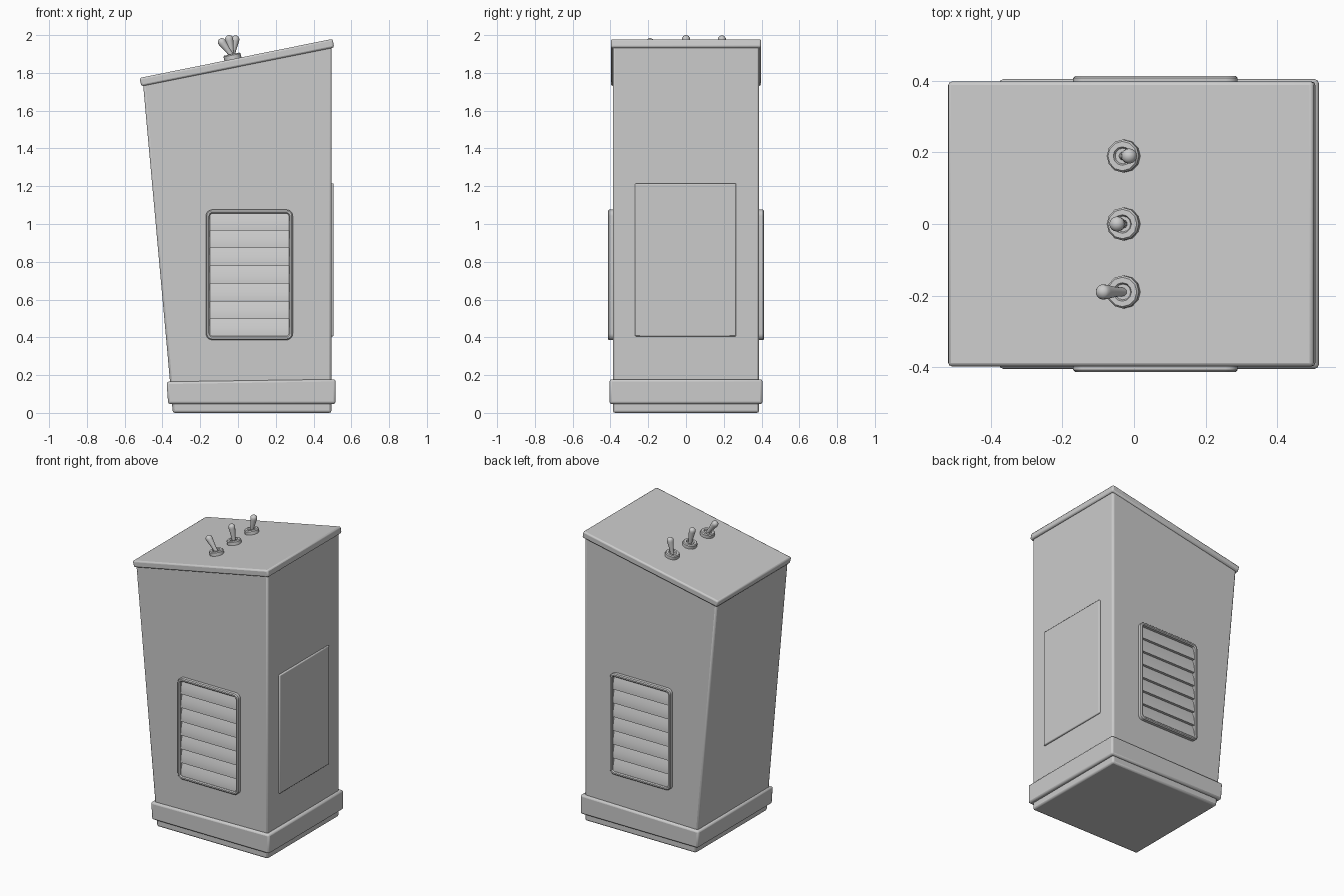
import bpy, bmesh, math
from mathutils import Vector, Matrix

cube = bpy.data.objects.get("Cube")
if cube:
    bpy.data.objects.remove(cube)

grey = bpy.data.materials.new("plain grey")
grey.use_nodes = True
colour = (0.6, 0.6, 0.6, 1)
grey.diffuse_color = colour
grey.node_tree.nodes["Principled BSDF"].inputs["Base Color"].default_value = colour


def finish(name, bm, bevel=0, segments=2, mirror=False):
    bmesh.ops.recalc_face_normals(bm, faces=bm.faces)
    mesh = bpy.data.meshes.new(name)
    bm.to_mesh(mesh)
    bm.free()
    mesh.materials.append(grey)
    obj = bpy.data.objects.new(name, mesh)
    bpy.context.collection.objects.link(obj)
    bpy.ops.object.select_all(action='DESELECT')
    obj.select_set(True)
    bpy.context.view_layer.objects.active = obj
    bpy.ops.object.shade_smooth_by_angle(angle=math.radians(35))
    if bevel:
        mod = obj.modifiers.new("Bevel", 'BEVEL')
        mod.width, mod.segments = bevel, segments
        mod.limit_method, mod.angle_limit = 'ANGLE', math.radians(40)
    if mirror:
        mod = obj.modifiers.new("Mirror", 'MIRROR')
        mod.use_axis = (False, True, False)
    return obj


def prism(name, profile, half_depth, **kw):
    """Extrude an x/z profile symmetrically along y."""
    bm = bmesh.new()
    loops = [[bm.verts.new((x, y, z)) for x, z in profile]
             for y in (-half_depth, half_depth)]
    bm.faces.new(loops[0])
    bm.faces.new(loops[1][::-1])
    n = len(profile)
    for i in range(n):
        j = (i + 1) % n
        bm.faces.new((loops[0][i], loops[0][j], loops[1][j], loops[1][i]))
    return finish(name, bm, **kw)


def rounded_rect(x0, x1, z0, z1, r, steps=5):
    pts = []
    corners = [(x1 - r, z1 - r), (x0 + r, z1 - r), (x0 + r, z0 + r), (x1 - r, z0 + r)]
    for q, (cx, cz) in enumerate(corners):
        for s in range(steps + 1):
            a = math.pi / 2 * (q + s / steps)
            pts.append((cx + r * math.cos(a), cz + r * math.sin(a)))
    return pts


# Tapered cabinet with a sloping top
prism("cabinet_body", [(-0.345, 0), (0.495, 0), (0.495, 1.945), (-0.503, 1.745)],
      0.387, bevel=0.012)

# Plinth band around the foot
prism("base_band", [(-0.37, 0.047), (0.517, 0.047), (0.517, 0.178), (-0.378, 0.165)],
      0.405, bevel=0.012)

# Sloping lid
prism("lid", [(-0.511, 1.729), (0.509, 1.934), (0.501, 1.98), (-0.522, 1.773)],
      0.398, bevel=0.01)

# Access panel on the upright side
bm = bmesh.new()
bmesh.ops.create_cube(bm, size=1, matrix=Matrix.Translation((0.495, -0.002, 0.81))
                      @ Matrix.Diagonal((0.022, 0.536, 0.81, 1)))
finish("access_panel", bm, bevel=0.006)

# Rounded vent frame, front and back
bm = bmesh.new()
rings = []
for inset, y in ((0, 0.38), (0, 0.408), (0.006, 0.414), (0.015, 0.414), (0.021, 0.408), (0.021, 0.38)):
    pts = rounded_rect(-0.17 + inset, 0.29 - inset, 0.386 + inset, 1.076 - inset, 0.034 - inset)
    rings.append([bm.verts.new((x, -y, z)) for x, z in pts])
for a, b in zip(rings, rings[1:]):
    for i in range(len(a)):
        j = (i + 1) % len(a)
        bm.faces.new((a[i], a[j], b[j], b[i]))
finish("vent_frame", bm, mirror=True)

# Curved louvre slats, front and back
bm = bmesh.new()
count, low, high = 7, 0.402, 1.06
pitch = (high - low) / count
for k in range(count):
    top = low + pitch * (k + 1)
    section = [(0.38, top)]
    for s in range(7):
        t = s / 6
        section.append((0.388 + 0.018 * math.sin(t * math.pi / 2), top - pitch * t))
    section.append((0.38, top - pitch))
    ends = [[bm.verts.new((x, -y, z)) for y, z in section] for x in (-0.151, 0.271)]
    bm.faces.new(ends[0])
    bm.faces.new(ends[1][::-1])
    for i in range(len(section)):
        j = (i + 1) % len(section)
        bm.faces.new((ends[0][i], ends[0][j], ends[1][j], ends[1][i]))
finish("vent_slats", bm, mirror=True)


def lathe(name, profile, sides, origin, axis):
    """Turn a radius/height profile around an axis."""
    bm = bmesh.new()
    rings = []
    for r, h in profile:
        rings.append([bm.verts.new((r * math.cos(2 * math.pi * i / sides),
                                    r * math.sin(2 * math.pi * i / sides), h))
                      for i in range(sides)])
    for a, b in zip(rings, rings[1:]):
        for i in range(sides):
            j = (i + 1) % sides
            bm.faces.new((a[i], a[j], b[j], b[i]))
    bm.faces.new(rings[0][::-1])
    bm.faces.new(rings[-1])
    turn = Vector((0, 0, 1)).rotation_difference(axis).to_matrix().to_4x4()
    bm.transform(Matrix.Translation(origin) @ turn)
    return finish(name, bm)


# Three toggle switches on the lid, each thrown to a different angle
slope = math.atan2(0.207, 1.023)
normal = Vector((-math.sin(slope), 0, math.cos(slope)))
collar = [(0.046, -0.01), (0.046, 0.022), (0.041, 0.028), (0.026, 0.028), (0.022, 0.02)]
switches = (("front", -0.19, -0.085, 1.962), ("middle", 0, -0.047, 1.978), ("back", 0.19, -0.014, 1.976))
for label, y, tip_x, tip_z in switches:
    foot = Vector((-0.027, y, 1.872))
    lathe(label + "_switch_collar", collar, 12, foot, normal)
    pivot = foot + normal * 0.015
    tip = Vector((tip_x, y, tip_z))
    length = (tip - pivot).length
    lever = [(0.012, 0), (0.014, length * 0.4), (0.021, length - 0.006)]
    for s in range(1, 6):
        a = math.pi / 2 * s / 5.5
        lever.append((0.022 * math.cos(a), length + 0.022 * math.sin(a)))
    lathe(label + "_switch_lever", lever, 16, pivot, tip - pivot)
